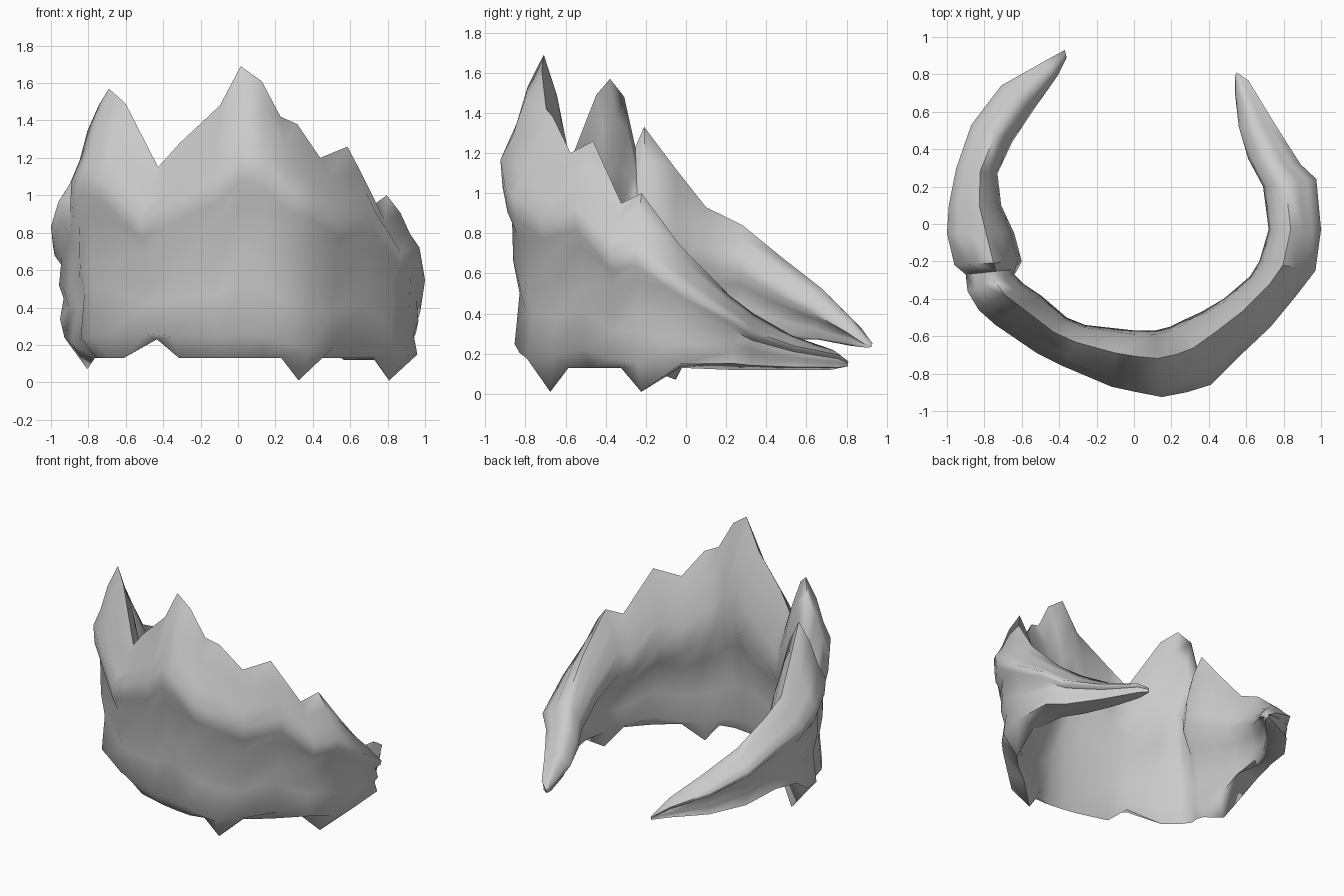
import bpy, bmesh

# Stations round the open band, left tip to right tip:
# outer x, y, inner x, y, bottom z, top z
STATIONS = [
    (-.37, .93, -.36, .89, .23, .26), (-.48, .87, -.41, .79, .24, .37),
    (-.71, .74, -.53, .62, .27, .53), (-.87, .53, -.65, .44, .27, .68),
    (-.95, .30, -.73, .27, .32, .84), (-.99, .10, -.71, .10, .38, .93),
    (-1.0, -.05, -.64, -.05, .07, 1.12), (-.96, -.22, -.60, -.20, .13, 1.33),
    (-.90, -.27, -.62, -.24, .13, 1.23), (-.89, -.36, -.64, -.27, .13, 1.48),
    (-.83, -.46, -.59, -.32, .13, 1.57),
    (-.74, -.54, -.50, -.38, .13, 1.49), (-.52, -.69, -.36, -.50, .23, 1.15),
    (-.38, -.76, -.26, -.54, .13, 1.28), (-.12, -.87, -.08, -.56, .13, 1.48),
    (.02, -.90, .01, -.57, .13, 1.69), (.15, -.925, .11, -.57, .13, 1.61),
    (.28, -.90, .19, -.55, .13, 1.42), (.41, -.86, .25, -.52, .01, 1.38),
    (.55, -.72, .36, -.47, .13, 1.20), (.73, -.55, .48, -.40, .13, 1.26),
    (.87, -.38, .62, -.28, .13, .95), (.97, -.25, .67, -.20, .01, 1.0),
    (1.0, -.03, .72, -.03, .13, .74), (.975, .24, .69, .20, .12, .49),
]
# Right tail, tapering to its tip
STATIONS += [(.89, .32, .61, .35, .12, .40), (.75, .54, .56, .52, .12, .29),
             (.61, .77, .54, .70, .12, .22), (.55, .81, .54, .79, .14, .17)]

# Cross-section: position across the band (0 inner, 1 outer), share of height
SECTION = [(.46, 0), (.80, .08), (.73, .25), (.82, .36), (.84, .53), (.97, .61),
           (1.0, .70), (.83, .78), (.66, .90), (.42, 1),
           (.22, .87), (.06, .70), (0, .55), (.24, .42), (.38, .22), (.36, .06)]

bm = bmesh.new()
rings = []
for i, (ox, oy, ix, iy, lo, hi) in enumerate(STATIONS):
    near = STATIONS[max(0, i - 1)][4] + STATIONS[min(len(STATIONS) - 1, i + 1)][4]
    calm = .5 * lo + .25 * near          # the body softens the spikes of the hem
    calm = min(calm, hi - .02)
    tail = max(0, min(1, (.9 - (hi - lo)) / .5))   # tails become rounder
    ring = []
    for u, f in SECTION:
        if f < .5:
            u += tail * (.09 if u > .5 else -.24 * u)
        base = calm if f else lo
        z = base + f * (hi - base)
        ring.append(bm.verts.new((ix + u * (ox - ix), iy + u * (oy - iy), z)))
    rings.append(ring)

# Skin between stations and close both tips
n = len(SECTION)
for a, b in zip(rings, rings[1:]):
    for j in range(n):
        k = (j + 1) % n
        bm.faces.new((a[j], a[k], b[k], b[j]))
bm.faces.new(rings[0])
bm.faces.new(rings[-1])
bmesh.ops.recalc_face_normals(bm, faces=bm.faces)

mesh = bpy.data.meshes.new("jagged_band")
bm.to_mesh(mesh)
bm.free()
band = bpy.data.objects.new("jagged_band", mesh)
bpy.context.collection.objects.link(band)
bpy.context.view_layer.objects.active = band
band.select_set(True)
bpy.ops.object.shade_smooth_by_angle(angle=1.2)
